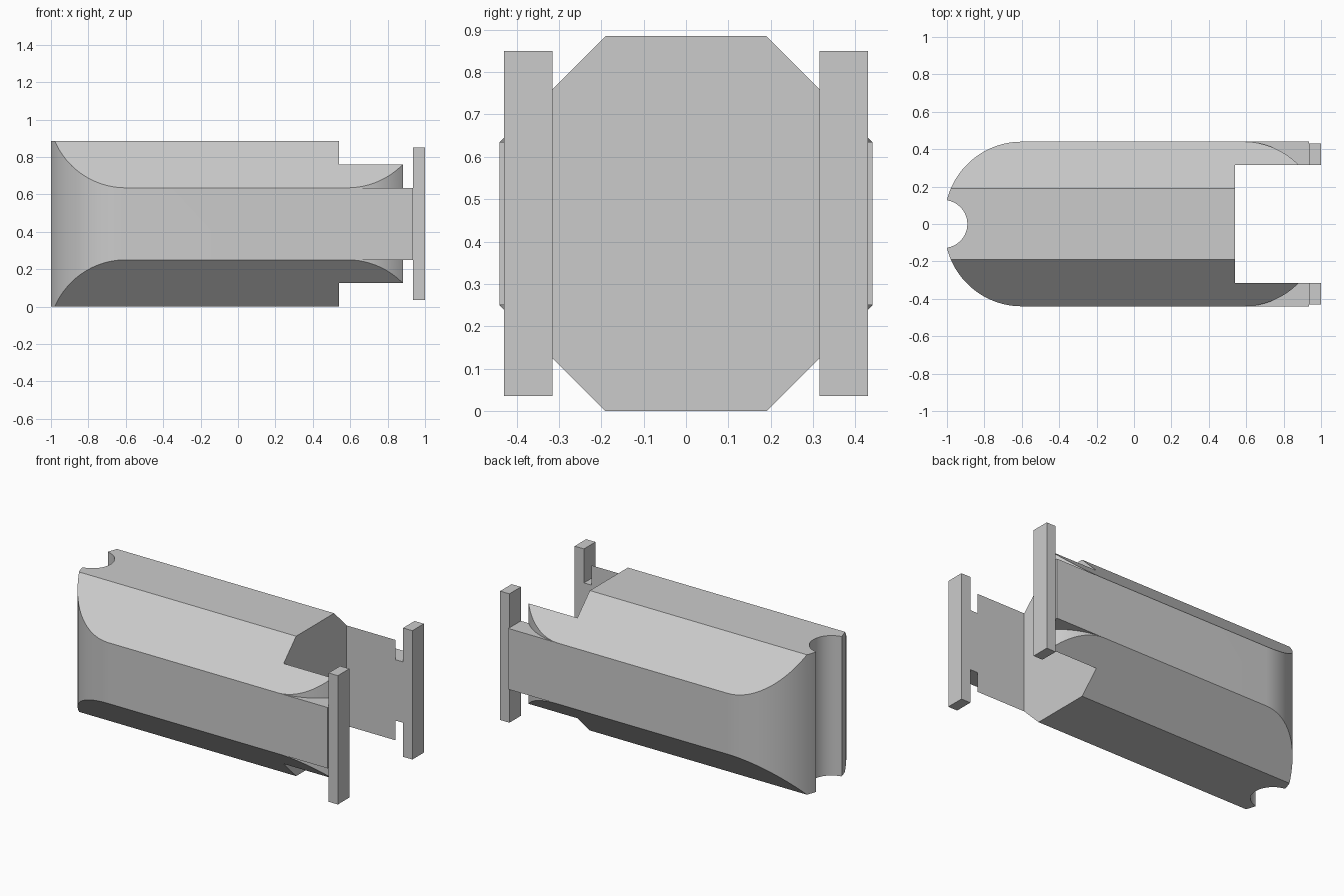
import bpy, bmesh
from math import sin, cos, asin, acos, radians
from mathutils import Vector

cube = bpy.data.objects.get("Cube")
if cube:
    bpy.data.objects.remove(cube, do_unlink=True)

grey = bpy.data.materials.new("light_grey")
grey.use_nodes = True
grey.diffuse_color = (0.6, 0.6, 0.6, 1)
grey.node_tree.nodes["Principled BSDF"].inputs["Base Color"].default_value = (0.6, 0.6, 0.6, 1)


def prism(name, points, direction):
    """Extrude a closed outline along a vector."""
    bm = bmesh.new()
    face = bm.faces.new([bm.verts.new(p) for p in points])
    new = bmesh.ops.extrude_face_region(bm, geom=[face])["geom"]
    verts = [g for g in new if isinstance(g, bmesh.types.BMVert)]
    bmesh.ops.translate(bm, verts=verts, vec=Vector(direction))
    bmesh.ops.recalc_face_normals(bm, faces=bm.faces)
    mesh = bpy.data.meshes.new(name)
    bm.to_mesh(mesh)
    bm.free()
    mesh.materials.append(grey)
    obj = bpy.data.objects.new(name, mesh)
    bpy.context.collection.objects.link(obj)
    return obj


def box(name, x0, x1, y0, y1, z0, z1):
    return prism(name, [(x0, y0, z0), (x1, y0, z0), (x1, y1, z0), (x0, y1, z0)],
                 (0, 0, z1 - z0))


def combine(obj, other, operation):
    mod = obj.modifiers.new(operation.lower(), 'BOOLEAN')
    mod.operation, mod.object, mod.solver = operation, other, 'EXACT'
    bpy.context.view_layer.objects.active = obj
    bpy.ops.object.modifier_apply(modifier=mod.name)
    bpy.data.objects.remove(other, do_unlink=True)


def arc(cx, cy, r, a0, a1, steps=24):
    return [(cx + r * cos(a0 + (a1 - a0) * i / steps),
             cy + r * sin(a0 + (a1 - a0) * i / steps)) for i in range(steps + 1)]


W, H, FLAT = 0.44, 0.885, 0.19      # half width, height, half width of the top
LOW, HIGH = W - FLAT, H - W + FLAT  # heights of the side flats
INNER, SLOT = 0.315, 0.54           # fork inner face and slot end
R = 0.413                           # corner radius seen from above

# Half outline seen from above: notch, rounded end, rounded fork tip, slot
notch_half = asin(0.126 / 0.128)
half = arc(-1.019, 0, 0.128, 0, notch_half, 12)
half += arc(-0.6, W - R, R, acos(-0.4 / R), radians(90))
half += arc(0.585, W - R, R, radians(90), asin((INNER - W + R) / R), 16)
half += [(SLOT, INNER)]
outline = half + [(x, -y) for x, y in reversed(half[1:])]

# Main body: eight-sided bar trimmed to the rounded outline
section = [(W, LOW), (W, HIGH), (FLAT, H), (-FLAT, H),
           (-W, HIGH), (-W, LOW), (-FLAT, 0), (FLAT, 0)]
body = prism("body", [(x, y, -0.2) for x, y in outline], (0, 0, H + 0.4))
bar = prism("bar", [(-1.2, y, z) for y, z in section], (2.4, 0, 0))
combine(body, bar, 'INTERSECT')

# Fork arms and the upright end bars
for side, s in (("left", 1), ("right", -1)):
    y0, y1 = sorted((s * INNER, s * W))
    combine(body, box("arm", 0.585, 0.935, y0, y1, LOW, HIGH), 'UNION')
    y0, y1 = sorted((s * INNER, s * 0.43))
    box("back_end_bar" if s > 0 else "front_end_bar", 0.935, 1.0, y0, y1, 0.035, 0.85)

# Smooth only the rounded corners
bpy.ops.object.select_all(action='DESELECT')
body.select_set(True)
bpy.context.view_layer.objects.active = body
bpy.ops.object.shade_smooth_by_angle(angle=radians(15))
